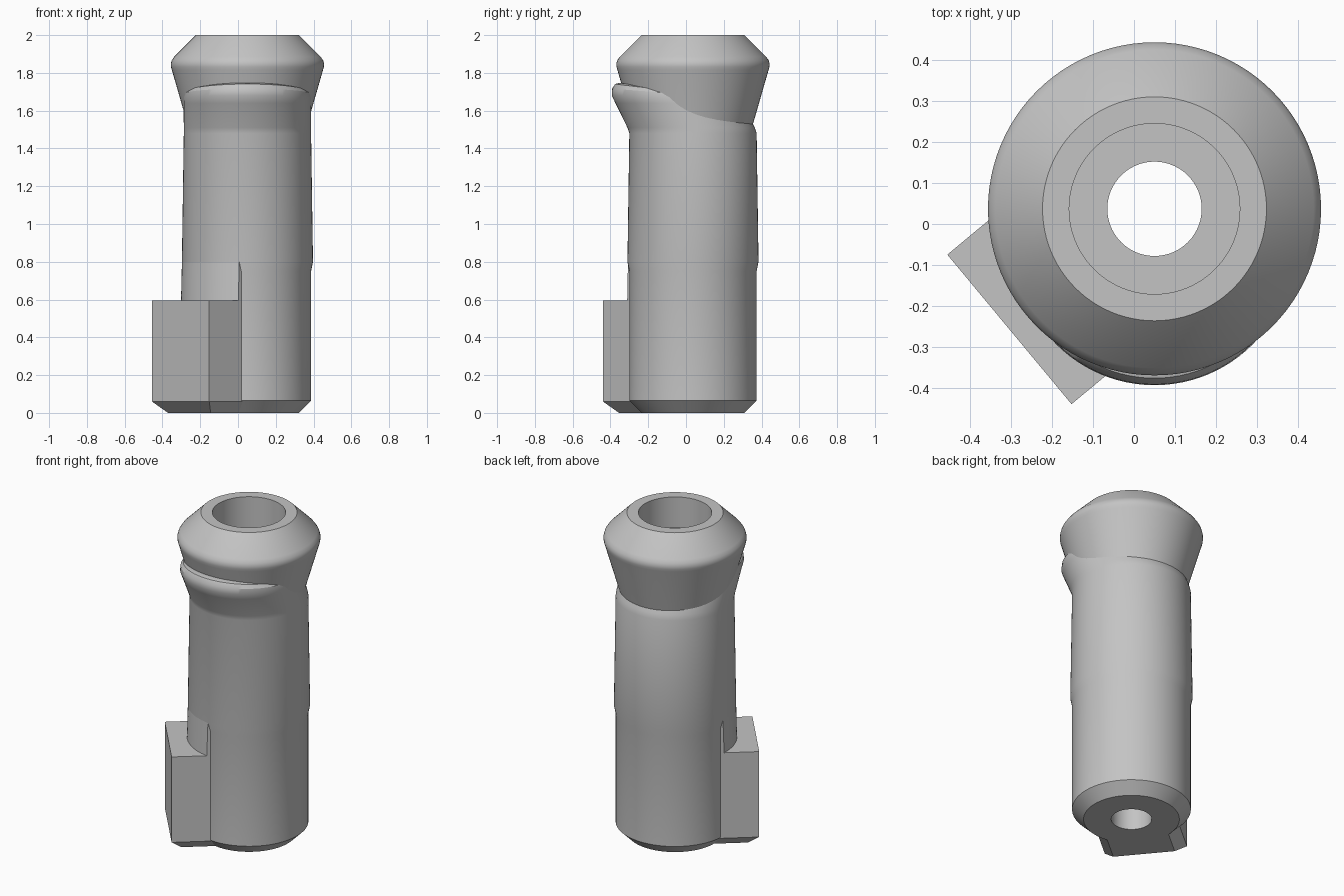
import bpy, bmesh, math
from mathutils import Vector

cube = bpy.data.objects.get("Cube")
if cube:
    bpy.data.objects.remove(cube, do_unlink=True)

CX, CY = 0.05, 0.037      # axis of the round parts
SEG = 96

grey = bpy.data.materials.new("plain_grey")
grey.use_nodes = True
grey.diffuse_color = (0.55, 0.55, 0.55, 1)
grey.node_tree.nodes["Principled BSDF"].inputs["Base Color"].default_value = grey.diffuse_color


def loft(name, rings, loop=False):
    """Skin a stack of equal rings; loop joins the last to the first, otherwise cap both ends."""
    bm = bmesh.new()
    vs = [[bm.verts.new(p) for p in ring] for ring in rings]
    pairs = list(zip(vs, vs[1:])) + ([(vs[-1], vs[0])] if loop else [])
    for a, b in pairs:
        n = len(a)
        for i in range(n):
            j = (i + 1) % n
            bm.faces.new((a[i], a[j], b[j], b[i]))
    if not loop:
        bm.faces.new(vs[0])
        bm.faces.new(vs[-1])
    bmesh.ops.recalc_face_normals(bm, faces=bm.faces)
    mesh = bpy.data.meshes.new(name)
    bm.to_mesh(mesh)
    bm.free()
    mesh.materials.append(grey)
    obj = bpy.data.objects.new(name, mesh)
    bpy.context.collection.objects.link(obj)
    bpy.ops.object.select_all(action='DESELECT')
    obj.select_set(True)
    bpy.context.view_layer.objects.active = obj
    bpy.ops.object.shade_smooth_by_angle(angle=math.radians(30))
    return obj


def circle(r, z, forward=0.0, tilt=0.0):
    """Ring about the axis, moved to the front and sloping down to the back."""
    ring = []
    for i in range(SEG):
        a = 2 * math.pi * i / SEG
        y = CY - forward + r * math.sin(a)
        ring.append(Vector((CX + r * math.cos(a), y, z - tilt * (y + 0.37))))
    return ring


# Body: chamfered foot, slight step, tapered shaft, lip leaning to the front, through hole
body = [(0.115, 0), (0.272, 0), (0.337, 0.065), (0.337, 0.75), (0.347, 0.8),
        (0.337, 1.48), (0.337, 1.51, 0.01), (0.338, 1.64, 0.073), (0.338, 1.68, 0.092, 0.04),
        (0.333, 1.715, 0.095, 0.08), (0.318, 1.74, 0.095, 0.12), (0.295, 1.75, 0.095, 0.15),
        (0.2, 1.74, 0.06, 0.15), (0.115, 1.7)]
loft("body", [circle(*p) for p in body], loop=True)

# Head: flared collar with rounded rim and a counterbored mouth
head = [(0.115, 1.7), (0.31, 1.5), (0.318, 1.53), (0.4, 1.815), (0.405, 1.832), (0.406, 1.848),
        (0.401, 1.866), (0.388, 1.885), (0.273, 2), (0.208, 2), (0.208, 1.808), (0.115, 1.808)]
loft("head", [circle(*p) for p in head], loop=True)

# Key block and the shaft patch above it, laid out along the outward direction
out = Vector((-0.769, -0.639, 0))
side = Vector((0.639, -0.769, 0))
HALF = 0.237


def local(u, w, z):
    return Vector((CX, CY, z)) + out * u + side * w


def rectangle(u, w, z):
    return [local(0.15, -w, z), local(u, -w, z), local(u, w, z), local(0.15, w, z)]


loft("key_block", [rectangle(0.40, HALF - 0.06, 0), rectangle(0.46, HALF, 0.06),
                   rectangle(0.46, HALF, 0.595)])


def patch(r, z):
    arc = math.asin(HALF / r)
    angles = [arc * (k / 12 - 1) for k in range(25)]
    edge = [local(r * math.cos(a), r * math.sin(a), z) for a in angles]
    return [local(0.2, -HALF, z)] + edge + [local(0.2, HALF, z)]


loft("shaft_patch", [patch(0.352, 0.58), patch(0.347, 0.8)])
